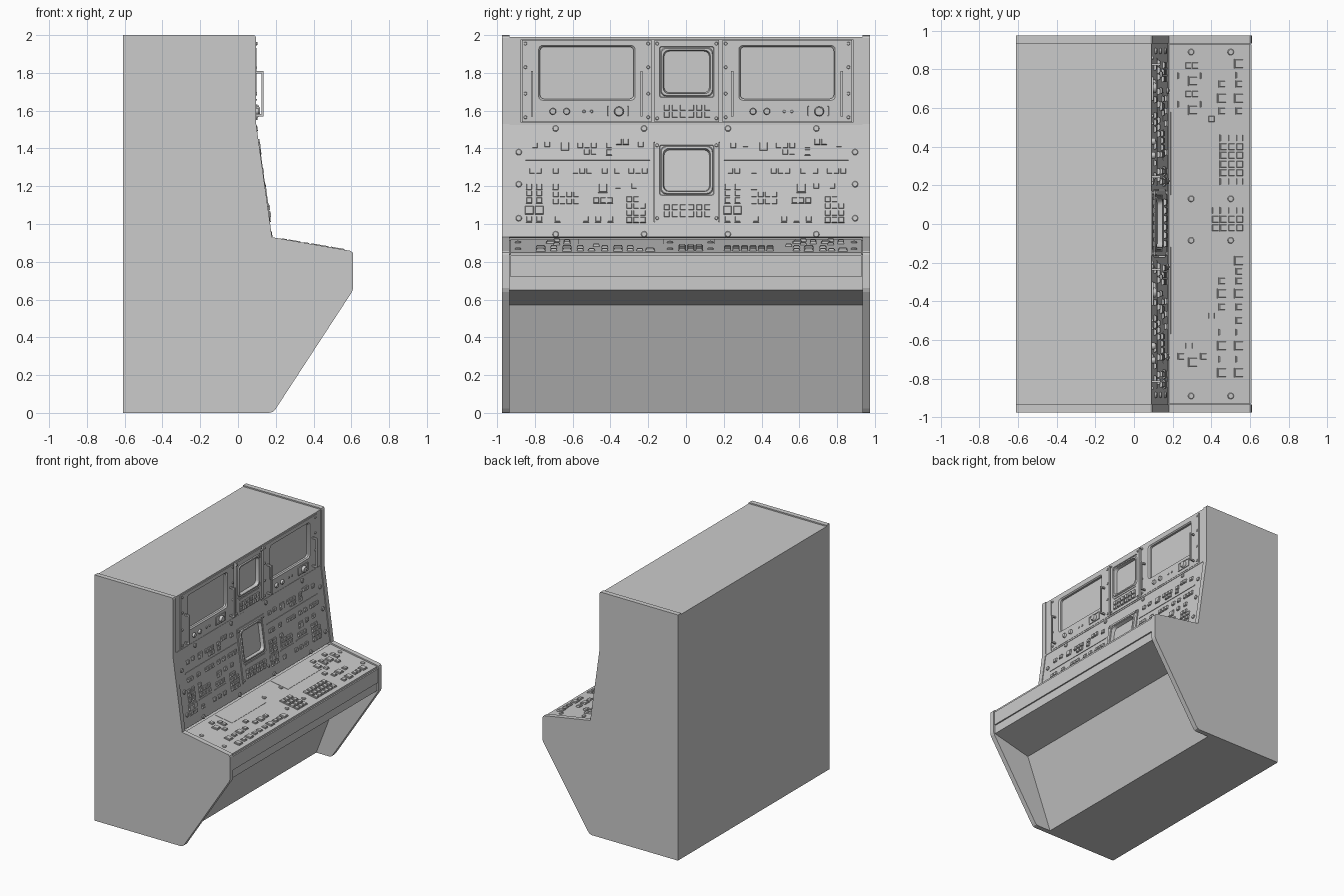
import bpy, bmesh, math
from mathutils import Matrix, Vector

if "Cube" in bpy.data.objects:
    bpy.data.objects.remove(bpy.data.objects["Cube"])


def frame(x, z, ux, uz):
    """Panel space: X = world y, Y = up the panel, Z = panel normal."""
    n = math.hypot(ux, uz)
    ux, uz = ux / n, uz / n
    return Matrix(((0, ux, uz, x), (1, 0, 0, 0), (0, uz, -ux, z), (0, 0, 0, 1)))


WALL = frame(0.09, 0, 0, 1)
SLOPE = frame(0.173, 0.93, -0.083, 0.60)
DESK = frame(0.60, 0.85, -0.415, 0.07)


def on_slope(z):
    return (z - 0.93) / SLOPE[2][1]


def on_desk(x):
    return (x - 0.60) / DESK[0][1]


def finish(bm, name, smooth=False):
    bmesh.ops.recalc_face_normals(bm, faces=bm.faces)
    me = bpy.data.meshes.new(name)
    bm.to_mesh(me)
    bm.free()
    ob = bpy.data.objects.new(name, me)
    bpy.context.collection.objects.link(ob)
    if smooth:
        bpy.context.view_layer.objects.active = ob
        ob.select_set(True)
        bpy.ops.object.shade_smooth_by_angle(angle=math.radians(35))
        ob.select_set(False)
    return ob


def outline(w, h, r, seg):
    if not seg:
        return [(w/2, h/2), (-w/2, h/2), (-w/2, -h/2), (w/2, -h/2)]
    pts = []
    for q, (sx, sy) in enumerate(((1, 1), (-1, 1), (-1, -1), (1, -1))):
        for i in range(seg + 1):
            a = math.pi / 2 * (q + i / seg)
            pts.append((sx * (w/2 - r) + r * math.cos(a), sy * (h/2 - r) + r * math.sin(a)))
    return pts


def loft(bm, M, cx, cy, loops, seg=0):
    """Capped stack of rounded rectangles; each loop is (w, h, r, depth[, y shift])."""
    rings = []
    for w, h, r, d, *s in loops:
        dy = s[0] if s else 0
        rings.append([bm.verts.new(M @ Vector((cx + x, cy + dy + y, d))) for x, y in outline(w, h, r, seg)])
    for a, b in zip(rings, rings[1:]):
        for i in range(len(a)):
            j = (i + 1) % len(a)
            bm.faces.new((a[i], a[j], b[j], b[i]))
    bm.faces.new(rings[0][::-1])
    bm.faces.new(rings[-1])


def box(bm, M, x0, x1, y0, y1, d0, d1):
    w, h = x1 - x0, y1 - y0
    loft(bm, M, (x0 + x1) / 2, (y0 + y1) / 2, [(w, h, 0, d0), (w, h, 0, d1)])


def button(bm, M, x, y, s):
    loft(bm, M, x, y, [(s, s, 0, -.002), (s, s, 0, .006), (s*.86, s*.86, 0, .006), (s*.76, s*.76, 0, .012)])


def knob(bm, M, x, y, r, h):
    loft(bm, M, x, y, [(2*r, 2*r, r*.98, -.002), (2*r, 2*r, r*.98, h*.7), (1.6*r, 1.6*r, r*.78, h)], 3)


def extrude(name, pts, y0, y1):
    bm = bmesh.new()
    a = [bm.verts.new((x, y0, z)) for x, z in pts]
    b = [bm.verts.new((x, y1, z)) for x, z in pts]
    bm.faces.new(a)
    bm.faces.new(b[::-1])
    for i in range(len(a)):
        j = (i + 1) % len(a)
        bm.faces.new((a[i], a[j], b[j], b[i]))
    return finish(bm, name)


# Side panels and cabinet body
side = [(-.61, 0), (.165, 0), (.185, .005), (.20, .022), (.603, .64), (.61, .66), (.61, .838), (.606, .85),
        (.595, .858), (.18, .93), (.096, 1.53), (.096, 1.985), (.092, 1.996), (.082, 2), (-.61, 2)]
extrude("left_side_panel", side, -.975, -.935)
extrude("right_side_panel", side, .935, .975)
extrude("cabinet_body", [(-.61, 0), (.05, 0), (.27, .57), (.597, .65), (.597, .838), (.14, .913),
                         (.055, 1.53), (.055, 1.99), (-.61, 1.99)], -.936, .936)

# Desk top, its blank plates and the front pad
bm = bmesh.new()
box(bm, DESK, -.93, .93, 0, on_desk(.18), -.012, 0)
box(bm, DESK, -.57, -.12, on_desk(.345), on_desk(.19), -.002, .002)
box(bm, DESK, .15, .58, on_desk(.345), on_desk(.19), -.002, .002)
finish(bm, "desk_top")
bm = bmesh.new()
box(bm, WALL, -.93, .93, .72, .832, .50, .518)
finish(bm, "desk_front_pad")

# Fillers around the upper rack and plates of the sloped panel
bm = bmesh.new()
box(bm, WALL, -.936, .936, 1.977, 1.99, -.04, 0)
box(bm, WALL, -.936, .936, 1.525, 1.537, -.04, .004)
box(bm, WALL, -.936, -.873, 1.53, 1.98, -.04, 0)
box(bm, WALL, .883, .936, 1.53, 1.98, -.04, 0)
finish(bm, "rack_fillers")
bm = bmesh.new()
lo, hi = on_slope(.932), on_slope(1.525)
m0, m1 = on_slope(1.01), on_slope(1.435)
for x0, x1, y0, y1 in ((-.935, -.17, lo, hi), (.178, .935, lo, hi), (-.17, .178, lo, m0), (-.17, .178, m1, hi)):
    box(bm, SLOPE, x0, x1, y0, y1, -.04, 0)
finish(bm, "sloped_panel")

# Large monitors with handles and controls; the right one is a shifted copy
mon, handles, knobs, screws = (bmesh.new() for _ in range(4))
for s in (0, 1.06):
    loft(mon, WALL, s - .525, 1.757, [(.685, .436, .002, -.04), (.685, .436, .002, .004), (.51, .29, .02, .004, .043),
         (.495, .275, .022, -.006, .043), (.495, .275, .022, -.022, .043)], 4)
    loft(mon, WALL, s - .36, 1.598, [(.125, .068, .006, 0), (.125, .068, .006, .010), (.112, .055, .005, .010),
         (.108, .051, .005, .006)], 2)
    for y, r, h in ((-.705, .018, .02), (-.632, .018, .02), (-.54, .008, .01), (-.50, .008, .01), (-.355, .026, .026)):
        knob(knobs, WALL, s + y, 1.596, r, h)
    for y in (-.815, -.235):
        box(handles, WALL, s + y - .006, s + y + .006, 1.57, 1.81, .034, .046)
        for z in (1.57, 1.798):
            box(handles, WALL, s + y - .006, s + y + .006, z, z + .012, 0, .035)
    for y in (-.85, -.20):
        for z in (1.565, 1.69, 1.83, 1.955):
            knob(screws, WALL, s + y, z, .009, .010)
finish(mon, "large_monitors", True)
finish(handles, "monitor_handles")
finish(knobs, "monitor_knobs", True)

# Small central monitors with soft keys, upright and sloped
bm, keys = bmesh.new(), bmesh.new()
for M, mid, h, top in ((WALL, 1.757, .436, 1.805), (SLOPE, (m0 + m1) / 2, m1 - m0, on_slope(1.285))):
    d = top - mid
    loft(bm, M, .004, mid, [(.34, h, .003, -.04), (.34, h, .003, .006), (.29, .27, .012, .006, d), (.284, .264, .012, .001, d),
         (.278, .258, .03, .001, d), (.27, .25, .03, .009, d), (.25, .23, .03, .009, d), (.24, .22, .03, -.018, d)], 4)
    box(bm, M, -.12, .13, top - .150, top - .144, .004, .010)
    raised = M @ Matrix.Translation((0, 0, .006))
    for i in range(6):
        for j in range(2):
            button(keys, raised, -.102 + i * .043, mid - h/2 + .040 + j * .037, .034)
    for x in (-.153, .161):
        for z in (mid - h/2 + .02, mid + h/2 - .02):
            knob(screws, M, x, z, .009, .013)
finish(bm, "small_monitors", True)
finish(keys, "soft_keys")

# Sloped panel buttons: (y, z, columns, rows), same layout on both halves
groups = [(-.80, 1.415, 1, 1), (-.735, 1.42, 1, 1), (-.56, 1.415, 3, 1), (-.525, 1.38, 2, 1), (-.407, 1.415, 1, 2),
          (-.355, 1.435, 2, 1), (-.24, 1.42, 1, 1), (-.815, 1.28, 2, 1), (-.69, 1.28, 1, 1), (-.585, 1.28, 3, 1),
          (-.43, 1.28, 1, 1), (-.365, 1.28, 1, 1), (-.29, 1.28, 3, 1), (-.83, 1.197, 1, 3), (-.777, 1.197, 1, 3),
          (-.83, 1.025, 1, 1), (-.777, 1.025, 1, 1), (-.69, 1.197, 1, 1), (-.69, 1.155, 4, 2), (-.36, 1.2, 1, 1),
          (-.275, 1.2, 1, 1), (-.475, 1.125, 3, 1), (-.30, 1.13, 2, 1), (-.30, 1.094, 3, 3), (-.68, 1.025, 1, 1),
          (-.53, 1.025, 1, 1), (-.465, 1.025, 1, 1), (-.40, 1.025, 1, 1)]
bm, ribs = bmesh.new(), bmesh.new()
for s in (0, 1.05):
    for y, z, nc, nr in groups:
        for c in range(nc):
            for r in range(nr):
                button(bm, SLOPE, s + y + c * .036, on_slope(z - r * .036), .032)
    for y, z in ((-.64, 1.41), (-.44, 1.19), (-.83, 1.072), (-.777, 1.072)):
        button(bm, SLOPE, s + y, on_slope(z), .05)
    for y0, y1, z in ((-.85, -.19, 1.34), (-.72, -.56, 1.085), (-.52, -.37, 1.09)):
        box(ribs, SLOPE, s + y0, s + y1, on_slope(z) - .003, on_slope(z) + .003, -.002, .004)
finish(bm, "sloped_panel_buttons")
finish(ribs, "sloped_panel_ribs")
for y in (-.69, -.222, .222, .69):
    for z in (1.505, .945):
        knob(screws, SLOPE, y, on_slope(z), .016, .010)
for y in (-.885, .895):
    for z in (1.38, 1.21, 1.03):
        knob(screws, SLOPE, y, on_slope(z), .016, .010)

# Desk buttons: x position(s) shared by several y positions
small = {(.28, .315): (.82, .673, -.63), (.243, .36): (.767, .62, -.685), (.40,): (.543, -.475),
         (.455, .543): (.725, .585, -.295, -.43, -.56, -.70), (.543,): (.77, -.245, -.50)}
large = {(.305,): (.74, .59, -.715), (.543,): (.83, -.19), (.455, .543): (.65, -.36, -.63, -.77)}
bm = bmesh.new()
for table, size in ((small, .035), (large, .05)):
    for xs, ys in table.items():
        for x in xs:
            for y in ys:
                button(bm, DESK, y, on_desk(x), size)
for x0, y0, nx, ny in ((.462, .445, 3, 6), (.42, .07, 4, 3)):
    for i in range(nx):
        for j in range(ny):
            button(bm, DESK, y0 - j * .045, on_desk(x0 + i * .042), .038)
finish(bm, "desk_buttons")
for x in (.295, .50):
    for y in (.89, .13, -.085, -.89):
        knob(screws, DESK, y, on_desk(x), .016, .008)
finish(screws, "panel_screws", True)
